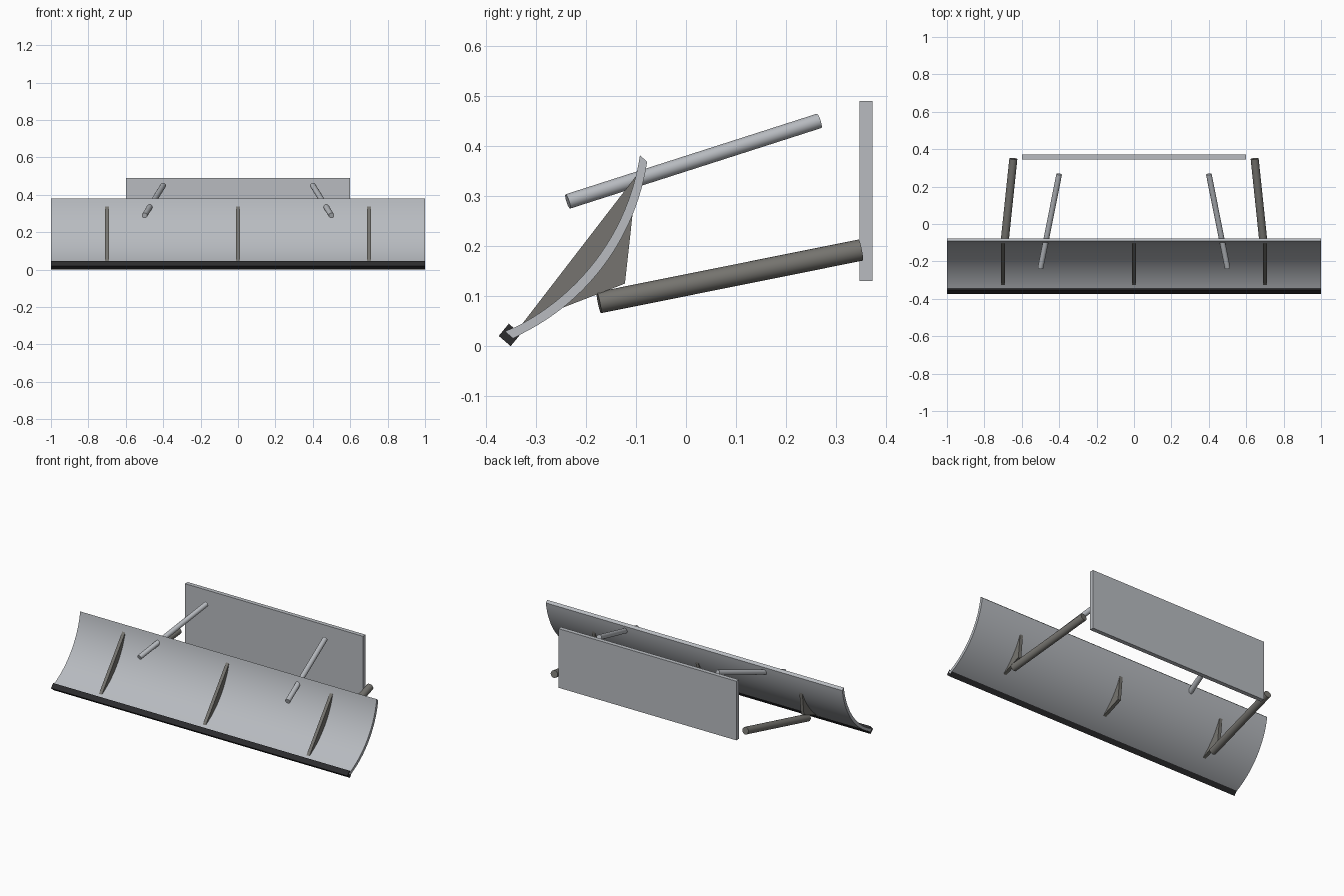
import bpy
import bmesh
from math import radians, sin, cos, atan2, asin, hypot
from mathutils import Vector

cube = bpy.data.objects.get("Cube")
if cube:
    bpy.data.objects.remove(cube, do_unlink=True)


def material(name, rgb):
    mat = bpy.data.materials.new(name)
    mat.use_nodes = True
    mat.diffuse_color = (*rgb, 1)
    mat.node_tree.nodes["Principled BSDF"].inputs["Base Color"].default_value = (*rgb, 1)
    return mat


steel = material("light steel", (0.48, 0.50, 0.53))
iron = material("dark warm iron", (0.18, 0.175, 0.16))
rubber = material("black edge", (0.025, 0.025, 0.027))


def finish(bm, name, mat, smooth=False):
    bmesh.ops.recalc_face_normals(bm, faces=bm.faces)
    mesh = bpy.data.meshes.new(name)
    bm.to_mesh(mesh)
    bm.free()
    mesh.materials.append(mat)
    obj = bpy.data.objects.new(name, mesh)
    bpy.context.collection.objects.link(obj)
    if smooth:
        bpy.ops.object.select_all(action="DESELECT")
        obj.select_set(True)
        bpy.context.view_layer.objects.active = obj
        bpy.ops.object.shade_smooth_by_angle(angle=radians(30))
    return obj


def extrude_x(name, outline, x, half, mat, smooth=False):
    """Extrude a closed (y, z) outline along x."""
    bm = bmesh.new()
    face = bm.faces.new([bm.verts.new((x - half, y, z)) for y, z in outline])
    ext = bmesh.ops.extrude_face_region(bm, geom=[face])
    moved = [v for v in ext["geom"] if isinstance(v, bmesh.types.BMVert)]
    bmesh.ops.translate(bm, verts=moved, vec=(2 * half, 0, 0))
    return finish(bm, name, mat, smooth)


def rod(name, start, end, radius, mat):
    """Solid cylinder between two points."""
    a, b = Vector(start), Vector(end)
    bm = bmesh.new()
    bmesh.ops.create_cone(bm, cap_ends=True, segments=24, radius1=radius,
                          radius2=radius, depth=(b - a).length)
    obj = finish(bm, name, mat, True)
    obj.location = (a + b) / 2
    obj.rotation_euler = (b - a).to_track_quat("Z", "Y").to_euler()
    return obj


# Curved blade: circular arc through its lower and upper edges, given thickness
low, top, radius = (-0.36, 0.029), (-0.092, 0.381), 0.46
dy, dz = top[0] - low[0], top[1] - low[1]
chord_angle = atan2(dz, dy)
half_sweep = asin(hypot(dy, dz) / 2 / radius)
start = chord_angle - half_sweep
centre = (low[0] - radius * sin(start), low[1] + radius * cos(start))
steps = 24
angles = [start + 2 * half_sweep * i / steps for i in range(steps + 1)]
front = [(centre[0] + radius * sin(t), centre[1] - radius * cos(t)) for t in angles]
back = [(y + 0.0145, z - 0.0125) for y, z in front]
extrude_x("blade", front + back[::-1], 0, 1.0, steel, True)

# Square cutting edge along the bottom of the blade
edge = [(-0.352 + 0.022 * cos(radians(a)), 0.0225 + 0.0225 * sin(radians(a)))
        for a in (5, 95, 185, 275)]
extrude_x("cutting_edge", edge, 0, 0.9995, rubber)

# Triangular ribs through the blade
rib = [(-0.326, 0.046), (-0.098, 0.342), (-0.122, 0.125)]
for name, x in (("right_rib", -0.7), ("middle_rib", 0), ("left_rib", 0.7)):
    extrude_x(name, rib, x, 0.01, iron)

# Push arms and upper struts on each side
for side, s in (("left", 1), ("right", -1)):
    rod(side + "_push_arm", (0.70 * s, -0.174, 0.087), (0.645 * s, 0.349, 0.192), 0.0215, iron)
    rod(side + "_strut", (0.5 * s, -0.236, 0.289), (0.4 * s, 0.266, 0.45), 0.015, steel)

# Mounting plate at the back
plate = [(0.346, 0.13), (0.372, 0.13), (0.372, 0.49), (0.346, 0.49)]
extrude_x("mounting_plate", plate, 0, 0.6, steel)
